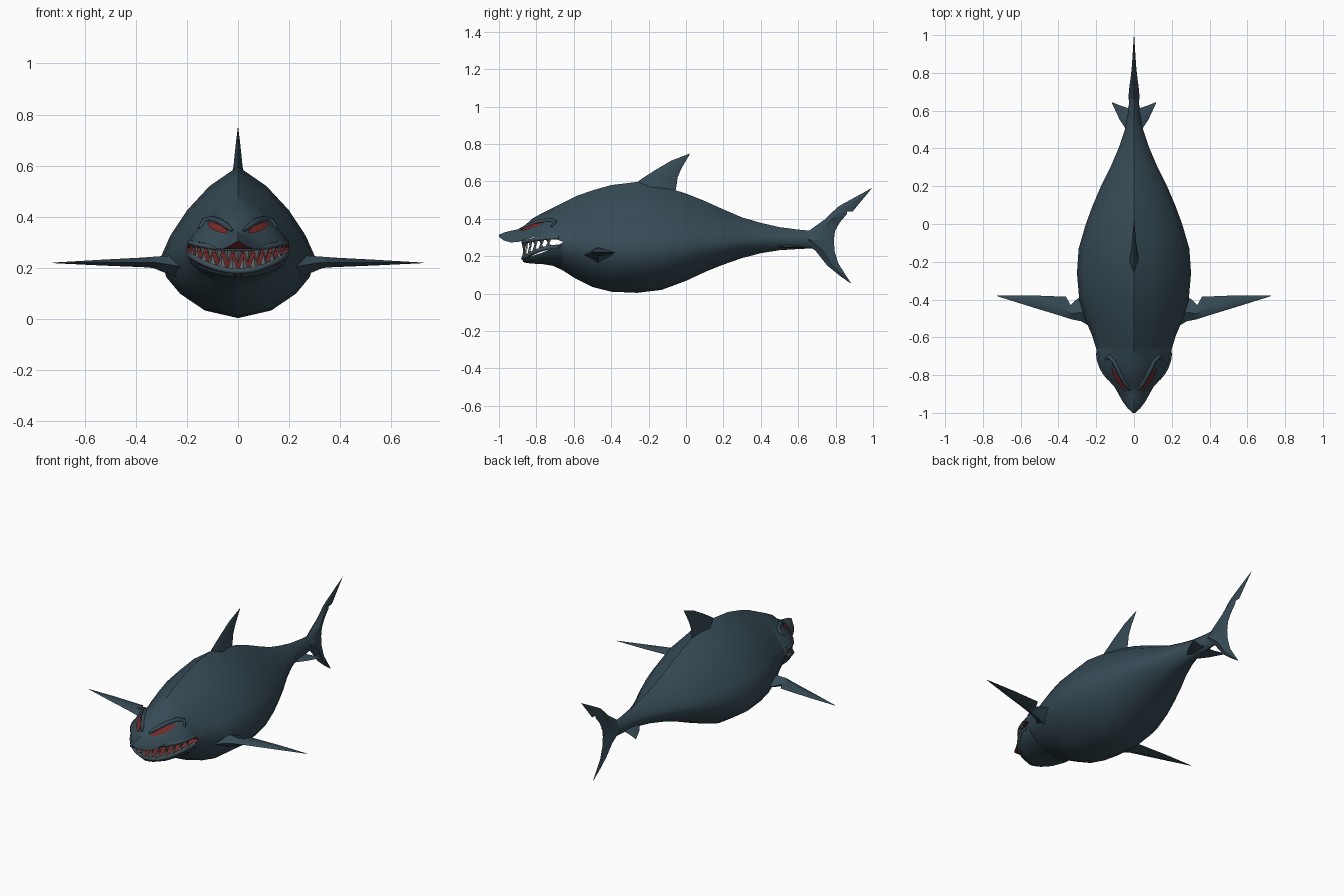
import bpy, bmesh, math
from mathutils import Vector
from mathutils.bvhtree import BVHTree

if "Cube" in bpy.data.objects:
    bpy.data.objects.remove(bpy.data.objects["Cube"])


def material(name, rgb):
    m = bpy.data.materials.new(name)
    m.diffuse_color = (*rgb, 1)
    m.use_nodes = True
    m.node_tree.nodes["Principled BSDF"].inputs["Base Color"].default_value = m.diffuse_color
    return m


SKIN = material("slate_skin", (0.037, 0.070, 0.091))
LIP = material("lip_skin", (0.050, 0.082, 0.100))
TOOTH = material("dull_tooth", (0.10, 0.13, 0.14))
RED = material("dark_red", (0.18, 0.022, 0.020))

# Half cross-section, above and below the widest line: (width share, height share)
UPPER = [(0, 1), (.37, .783), (.66, .517), (.88, .233), (1, 0)]
LOWER = [(1, 0), (.93, .325), (.75, .60), (.43, .875), (0, 1)]


def make(name, bm, mats, mirror=False):
    bmesh.ops.recalc_face_normals(bm, faces=bm.faces)
    me = bpy.data.meshes.new(name)
    bm.to_mesh(me)
    bm.free()
    ob = bpy.data.objects.new(name, me)
    bpy.context.collection.objects.link(ob)
    for m in mats:
        me.materials.append(m)
    if mirror:
        ob.modifiers.new("mirror", 'MIRROR')
    return ob


def loft(name, rings, mats=(SKIN,), mirror=False, inner=None):
    """Skin closed rings; inner = indices of ring edges that take material 1."""
    bm = bmesh.new()
    vs = [[bm.verts.new(p) for p in r] for r in rings]
    n = len(vs[0])
    for a, b in zip(vs, vs[1:]):
        for i in range(n):
            j = (i + 1) % n
            f = bm.faces.new((a[i], a[j], b[j], b[i]))
            if inner and i in inner:
                f.material_index = 1
    for k, r in enumerate((vs[0], vs[-1])):
        f = bm.faces.new(r)
        if k == 0 and len(mats) > 1:
            f.material_index = 1
    bmesh.ops.remove_doubles(bm, verts=bm.verts, dist=1e-5)
    return make(name, bm, mats, mirror)


def full_ring(half, y):
    """Mirror a half outline that runs from centre top to centre bottom."""
    return [(x, y, z) for x, z in half] + [(-x, y, z) for x, z in half[-2:0:-1]]


def upper_half(w, top, mid):
    return [(w * a, mid + (top - mid) * b) for a, b in UPPER]


def lower_half(w, mid, bot):
    return [(w * a, mid + (bot - mid) * b) for a, b in LOWER]


# Body: y, half width, top, widest height, bottom; red at the throat cap
BODY = [(-.66, .200, .485, .278, .125), (-.59, .222, .520, .265, .080),
        (-.50, .260, .552, .252, .035), (-.40, .290, .580, .245, .010),
        (-.26, .302, .597, .242, .004), (-.13, .293, .575, .245, .020),
        (0, .255, .535, .255, .068), (.10, .218, .495, .265, .115),
        (.20, .175, .450, .275, .155), (.30, .125, .407, .285, .190),
        (.40, .082, .378, .290, .216), (.50, .048, .355, .292, .232),
        (.60, .030, .342, .291, .238), (.68, .024, .335, .290, .242),
        (.76, .006, .32, .29, .255)]
loft("body", [full_ring(upper_half(w, t, m) + lower_half(w, m, b)[1:], y)
              for y, w, t, m, b in BODY], (SKIN, RED))

# Upper head and snout: y, half width, top, jaw edge
HEAD = [(-.66, .200, .485, .278), (-.71, .197, .460, .296), (-.76, .175, .435, .303),
        (-.82, .142, .402, .300), (-.86, .105, .366, .288), (-.90, .082, .343, .275),
        (-.94, .060, .335, .274), (-.975, .034, .326, .285), (-1, .006, .314, .303)]
head = loft("upper_head",
            [full_ring(upper_half(w, t, e) + [(w * .5, e), (0, e)], y)
             for y, w, t, e in HEAD], (SKIN, RED), inner=(4, 5, 6, 7))

# Lower jaw: y, half width, rim, bottom
JAW = [(-.66, .200, .272, .125), (-.71, .193, .245, .148), (-.77, .163, .218, .158),
       (-.82, .125, .202, .160), (-.855, .075, .190, .164), (-.872, .030, .186, .170)]
loft("lower_jaw",
     [full_ring([(0, r - .015), (w * .6, r - .012)] + lower_half(w, r, b), y)
      for y, w, r, b in JAW], (SKIN, RED), inner=(0, 1, 10, 11))


# Mouth arc shared by lips and teeth
def arc(a, z_mid, z_side):
    s = math.sin(a)
    return Vector((.19 * s, -.675 - .195 * math.cos(a), z_mid + (z_side - z_mid) * s ** 2))


def upper_arc(a):
    return arc(a, .275, .300)


def lower_arc(a):
    return arc(a, .188, .252)


def tube(name, pts, radius, mat, mirror=False):
    cu = bpy.data.curves.new(name, 'CURVE')
    cu.dimensions = '3D'
    cu.bevel_depth = radius
    cu.bevel_resolution = 1
    cu.use_fill_caps = True
    sp = cu.splines.new('POLY')
    sp.points.add(len(pts) - 1)
    for i, (p, q) in enumerate(zip(sp.points, pts)):
        p.co = (*q, 1)
        p.radius = .45 if i in (0, len(pts) - 1) and mirror else 1
    cu.materials.append(mat)
    ob = bpy.data.objects.new(name, cu)
    bpy.context.collection.objects.link(ob)
    if mirror:
        ob.modifiers.new("mirror", 'MIRROR')


angles = [math.radians(-88 + 11 * i) for i in range(17)]
tube("upper_lip", [upper_arc(a) for a in angles], .011, LIP)
tube("lower_lip", [lower_arc(a) for a in angles], .012, LIP)


# Teeth: four-sided spikes, the two rows interlock
def teeth(name, path, other, count, share):
    bm = bmesh.new()
    step = math.radians(156) / count
    for i in range(count):
        a = -math.radians(78) + (i + .5) * step
        l, r, c = path(a - step * .5), path(a + step * .5), path(a)
        side = Vector((math.sin(a), -math.cos(a), 0)) * .010
        tip = c.lerp(other(a), share) - side * .3
        base = [bm.verts.new(p) for p in (l, c + side, r, c - side)]
        t = bm.verts.new(tip)
        for k in range(4):
            bm.faces.new((base[k], base[(k + 1) % 4], t))
        bm.faces.new(base)
    make(name, bm, [TOOTH])


teeth("upper_teeth", upper_arc, lower_arc, 13, .66)
teeth("lower_teeth", lower_arc, upper_arc, 12, .66)

# Eyes and brows are projected onto the head surface from the front
tree = BVHTree.FromPolygons([v.co for v in head.data.vertices],
                            [p.vertices for p in head.data.polygons])


def on_head(x, z, lift):
    hit = tree.ray_cast(Vector((x, -3, z)), Vector((0, 1, 0)))
    return hit[0] + hit[1] * lift if hit[0] else Vector((x, -.8, z))


bm = bmesh.new()
mid = bm.verts.new(on_head(.076, .353, .008))
rim = []
for i in range(10):
    t = math.tau * i / 10
    u, v = .044 * math.cos(t), .014 * math.sin(t)
    rim.append(bm.verts.new(on_head(.076 + u * .9 - v * .42, .353 + u * .42 + v * .9, .006)))
for i in range(10):
    bm.faces.new((mid, rim[i], rim[(i + 1) % 10]))
make("eyes", bm, [RED], mirror=True)
tube("brows", [on_head(x, z, .002) for x, z in
               ((.022, .345), (.045, .363), (.075, .383), (.105, .392), (.13, .382), (.15, .355))],
     .012, SKIN, mirror=True)


# Fins: stations of (leading point, trailing point, half thickness) with a diamond section
def fin(name, stations, thick_axis, mirror=False):
    rings = []
    for lead, trail, t in stations:
        lead, trail = Vector(lead), Vector(trail)
        c, off = lead.lerp(trail, .4), Vector(thick_axis) * t
        rings.append([lead, c + off, trail, c - off])
    return loft(name, rings, mirror=mirror)


def upright(rows):
    return [((0, a, b), (0, c, d), t) for a, b, c, d, t in rows]


X, Z = (1, 0, 0), (0, 0, 1)
fin("dorsal_fin", upright([(-.30, .56, -.06, .53, .030), (-.25, .605, -.05, .582, .018),
                           (-.165, .66, -.045, .62, .013), (-.08, .71, -.025, .668, .008),
                           (.018, .748, .020, .745, .001)]), X)
fin("upper_tail_lobe", upright([(.58, .29, .790, .285, .030), (.66, .338, .797, .335, .026),
                                (.74, .395, .822, .380, .018), (.81, .462, .860, .425, .012),
                                (.845, .483, .862, .438, .010), (.86, .491, .892, .440, .009),
                                (.995, .565, .993, .562, .001)]), X)
fin("lower_tail_lobe", upright([(.58, .29, .790, .285, .030), (.69, .232, .795, .225, .022),
                                (.755, .150, .815, .160, .012), (.82, .097, .848, .108, .006),
                                (.88, .055, .881, .058, .001)]), X)
fin("pectoral_fins", [((.22, -.55, .205), (.24, -.36, .205), .045),
                      ((.28, -.515, .215), (.305, -.40, .215), .032),
                      ((.33, -.505, .222), (.335, -.43, .222), .022),
                      ((.375, -.49, .222), (.36, -.385, .222), .019),
                      ((.54, -.44, .221), (.54, -.378, .221), .011),
                      ((.725, -.382, .220), (.725, -.378, .220), .001)], Z, mirror=True)
fin("tail_keels", [((.0, .44, .255), (.0, .62, .255), .014),
                   ((.035, .49, .252), (.035, .615, .252), .009),
                   ((.075, .55, .249), (.075, .628, .249), .005),
                   ((.117, .640, .246), (.117, .645, .246), .001)], Z, mirror=True)

# Smooth shading with sharp creases; teeth stay flat
bpy.ops.object.select_all(action='DESELECT')
for ob in bpy.context.collection.objects:
    if ob.type == 'MESH' and "teeth" not in ob.name:
        ob.select_set(True)
        bpy.context.view_layer.objects.active = ob
bpy.ops.object.shade_smooth_by_angle(angle=math.radians(50))
